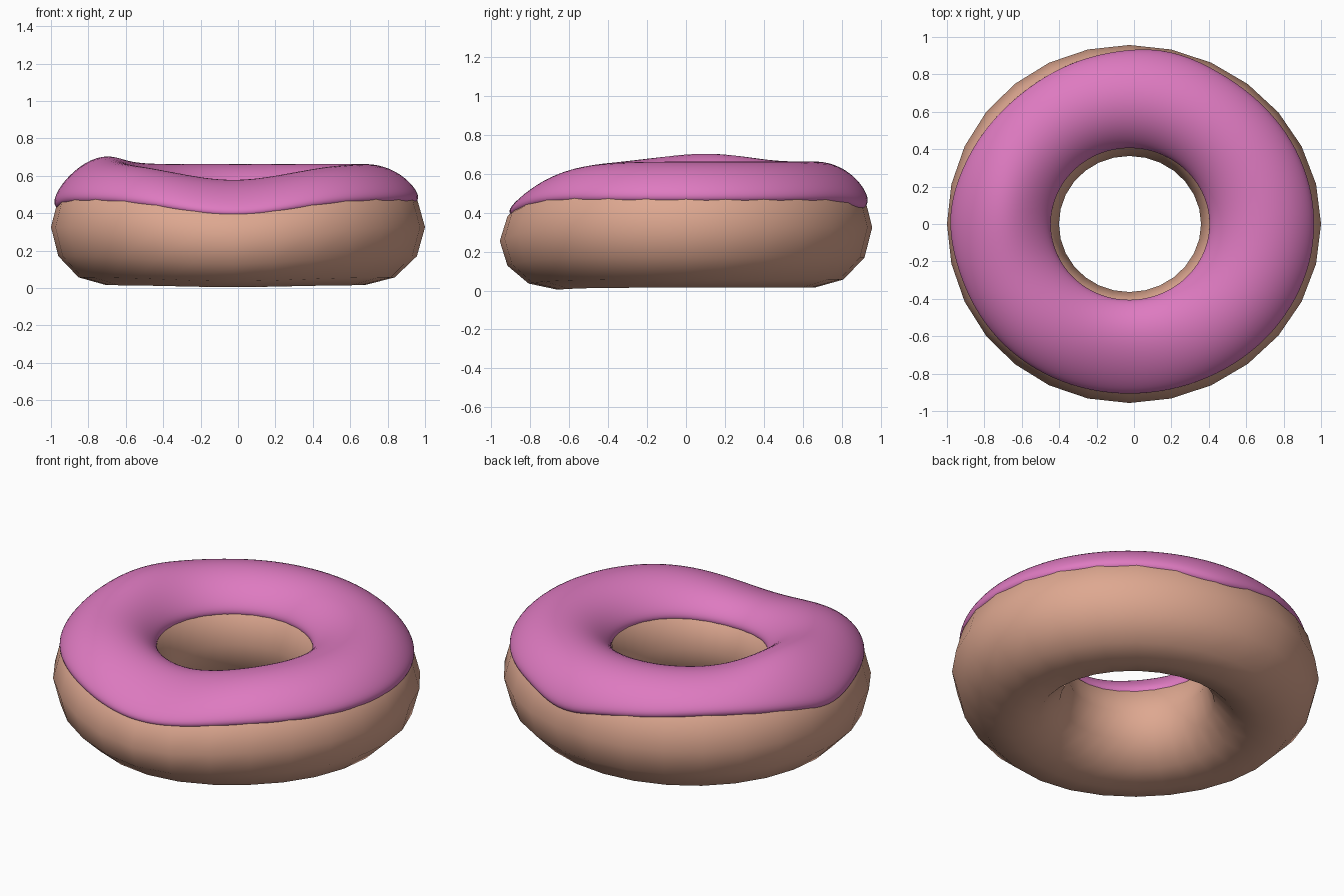
import bpy
import bmesh
from math import sin, cos, radians, degrees, exp, pi

cube = bpy.data.objects.get("Cube")
if cube:
    bpy.data.objects.remove(cube, do_unlink=True)

MAJOR, MINOR, MIDDLE = 0.69, 0.31, 0.325


def material(name, colour):
    mat = bpy.data.materials.new(name)
    mat.use_nodes = True
    mat.diffuse_color = colour
    mat.node_tree.nodes["Principled BSDF"].inputs["Base Color"].default_value = colour
    return mat


def ring_point(turn, tilt, offset):
    """Point on the sagging ring; offset lifts it off the dough."""
    radius = MAJOR + (MINOR + offset) * cos(tilt)
    x, y = radius * cos(turn), 0.957 * radius * sin(turn)
    z = MIDDLE + (MINOR + offset) * sin(tilt)
    # The front is pressed down, and the hole sits slightly off centre
    sag = exp(-(x * x + (y + 0.95) ** 2) / (2 * 0.35 ** 2))
    z = z * (1 - 0.18 * sag) - 0.012 * sag
    return x - 0.025 * (1 - x * x), y, max(z, 0)


def sweep(name, rows, mat, closed):
    """Join rows of points into a smooth ring-shaped surface."""
    bm = bmesh.new()
    grid = [[bm.verts.new(p) for p in row] for row in rows]
    across = len(grid[0])
    for i, row in enumerate(grid):
        following = grid[(i + 1) % len(grid)]
        for j in range(across if closed else across - 1):
            k = (j + 1) % across
            bm.faces.new((row[j], following[j], following[k], row[k])).smooth = True
    bmesh.ops.recalc_face_normals(bm, faces=bm.faces)
    mesh = bpy.data.meshes.new(name)
    bm.to_mesh(mesh)
    bm.free()
    mesh.materials.append(mat)
    obj = bpy.data.objects.new(name, mesh)
    bpy.context.collection.objects.link(obj)
    return obj


def near(turn, centre, width):
    """Soft peak around one compass angle, in degrees."""
    gap = (degrees(turn) - centre + 180) % 360 - 180
    return exp(-(gap / width) ** 2)


# Dough: coarse torus with smooth shading
SIDES, SEGMENTS = 12, 28
dough_rows = [[ring_point(2 * pi * i / SEGMENTS, 2 * pi * j / SIDES, 0)
               for j in range(SIDES)] for i in range(SEGMENTS)]
sweep("dough", dough_rows, material("baked dough", (0.73, 0.39, 0.28, 1)), True)

# Icing: fine shell over the top, with a wavy edge and a rounded lip
STEPS, TURNS = 36, 112
icing_rows = []
for i in range(TURNS):
    turn = 2 * pi * i / TURNS
    outer = radians(27 - 8 * near(turn, 78, 14) - 7 * near(turn, 178, 14)
                    + 10 * near(turn, 130, 28) + 6 * near(turn, -90, 45))
    inner = radians(150)
    row = []
    for j in range(STEPS + 1):
        s = -cos(pi * j / STEPS)
        tilt = outer + (inner - outer) * (s + 1) / 2
        lip = (1 - s ** 16) ** 0.5
        x, y, z = ring_point(turn, tilt, -0.02 + lip * (0.048 - 0.012 * s * s))
        # Thick swell on one side of the icing
        z += 0.04 * lip * sin(tilt) * exp(-((x + 0.7) / 0.2) ** 2 - ((y - 0.1) / 0.32) ** 2)
        row.append((x, y, z))
    icing_rows.append(row)
sweep("icing", icing_rows, material("pink icing", (0.73, 0.195, 0.53, 1)), False)
